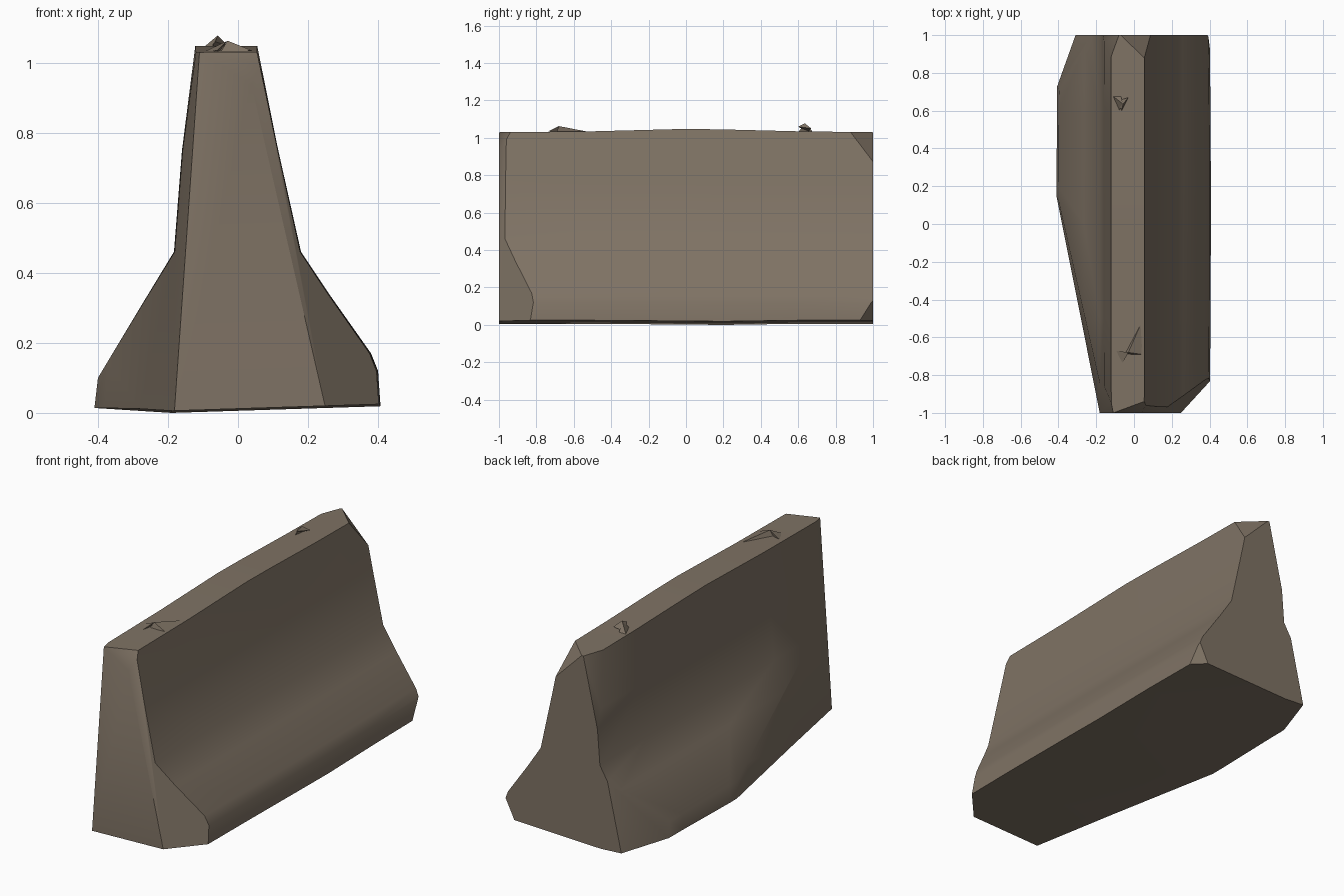
import bpy, bmesh
from mathutils import Vector

if "Cube" in bpy.data.objects:
    bpy.data.objects.remove(bpy.data.objects["Cube"])

concrete = bpy.data.materials.new("weathered_concrete")
concrete.diffuse_color = (0.212, 0.170, 0.128, 1)
concrete.use_nodes = True
concrete.node_tree.nodes["Principled BSDF"].inputs["Base Color"].default_value = concrete.diffuse_color


def finish(bm, name, angle):
    bmesh.ops.recalc_face_normals(bm, faces=bm.faces)
    mesh = bpy.data.meshes.new(name)
    bm.to_mesh(mesh)
    bm.free()
    mesh.materials.append(concrete)
    ob = bpy.data.objects.new(name, mesh)
    bpy.context.collection.objects.link(ob)
    bpy.ops.object.select_all(action='DESELECT')
    ob.select_set(True)
    bpy.context.view_layer.objects.active = ob
    bpy.ops.object.shade_smooth_by_angle(angle=angle)
    return ob


# Barrier cross-section (x, z), clockwise from the lower left
profile = [(-0.41, 0.02), (-0.40, 0.10), (-0.265, 0.325), (-0.183, 0.46),
           (-0.16, 0.75), (-0.122, 1.035), (0.055, 1.035), (0.115, 0.75),
           (0.18, 0.46), (0.26, 0.34), (0.38, 0.17), (0.40, 0.12),
           (0.407, 0.025), (-0.19, 0.006)]

# Loft along the length: (y, widening, top lift, bottom drop)
stations = [(-1.0, 0.985, -0.005, 0.0), (-0.5, 0.995, 0.0, 0.0),
            (0.0, 1.0, 0.013, 0.004), (0.2, 1.0, 0.01, 0.006),
            (0.6, 0.995, 0.0, 0.0), (1.0, 0.985, -0.005, 0.0)]
bm = bmesh.new()
rings = []
for y, wide, lift, drop in stations:
    rings.append([bm.verts.new((x * wide, y, z + (lift if z > 1 else -drop if z < 0.03 else 0)))
                  for x, z in profile])
n = len(profile)
for a, b in zip(rings, rings[1:]):
    for i in range(n):
        j = (i + 1) % n
        bm.faces.new((a[i], a[j], b[j], b[i]))
bm.faces.new(rings[0])
bm.faces.new(rings[-1])


# Chipped corners and edges: each plane passes through three points
def chip(p, q, r):
    p, q, r = Vector(p), Vector(q), Vector(r)
    normal = (q - p).cross(r - p).normalized()
    if normal.dot(p - Vector((0, 0, 0.4))) < 0:
        normal.negate()
    geom = bm.verts[:] + bm.edges[:] + bm.faces[:]
    bmesh.ops.bisect_plane(bm, geom=geom, dist=1e-5, plane_co=p,
                           plane_no=normal, clear_outer=True)
    bmesh.ops.holes_fill(bm, edges=[e for e in bm.edges if e.is_boundary], sides=0)


chip((0.055, 0.88, 1.03), (-0.07, 1.0, 1.03), (0.09, 1.0, 0.87))       # back top right
chip((-0.12, 0.89, 1.03), (-0.08, 1.0, 1.03), (-0.15, 1.0, 0.72))      # back top left
chip((0.053, -0.94, 1.03), (-0.11, -1.0, 1.03), (0.05, -1.0, 0.93))    # front top right
chip((-0.12, -0.95, 1.03), (-0.11, -1.0, 1.03), (-0.14, -1.0, 0.60))   # front top left
chip((0.04, -1.0, 0.93), (0.15, -1.0, 0.45), (0.18, -0.965, 0.46))     # front right edge
chip((0.40, -0.92, 0.04), (0.37, -1.0, 0.14), (0.28, -1.0, 0.01))      # front right foot
chip((-0.39, -1.0, 0.08), (-0.20, -1.0, 0.005), (-0.41, -0.75, 0.02))  # front left foot
chip((0.40, 0.93, 0.02), (0.385, 1.0, 0.12), (0.33, 1.0, 0.01))        # back right foot
chip((-0.40, 0.90, 0.08), (-0.365, 1.0, 0.12), (-0.37, 1.0, 0.02))     # back left foot
finish(bm, "concrete_barrier", 0.62)


# Small broken lumps on the top: convex shards
def shard(name, points):
    sb = bmesh.new()
    verts = [sb.verts.new(p) for p in points]
    bmesh.ops.convex_hull(sb, input=verts)
    finish(sb, name, 0.3)


shard("back_shard_tall", [(-0.115, 0.68, 1.03), (-0.08, 0.60, 1.03),
                          (-0.07, 0.68, 1.03), (-0.058, 0.635, 1.078)])
shard("back_shard_low", [(-0.09, 0.65, 1.03), (-0.03, 0.67, 1.05),
                         (-0.065, 0.60, 1.06), (-0.058, 0.635, 1.078)])
shard("front_shard_long", [(-0.05, -0.69, 1.03), (0.04, -0.69, 1.035),
                           (0.045, -0.51, 1.03), (-0.03, -0.68, 1.063)])
shard("front_shard_small", [(-0.10, -0.67, 1.03), (-0.06, -0.735, 1.035),
                            (-0.055, -0.68, 1.03), (-0.03, -0.68, 1.063)])
